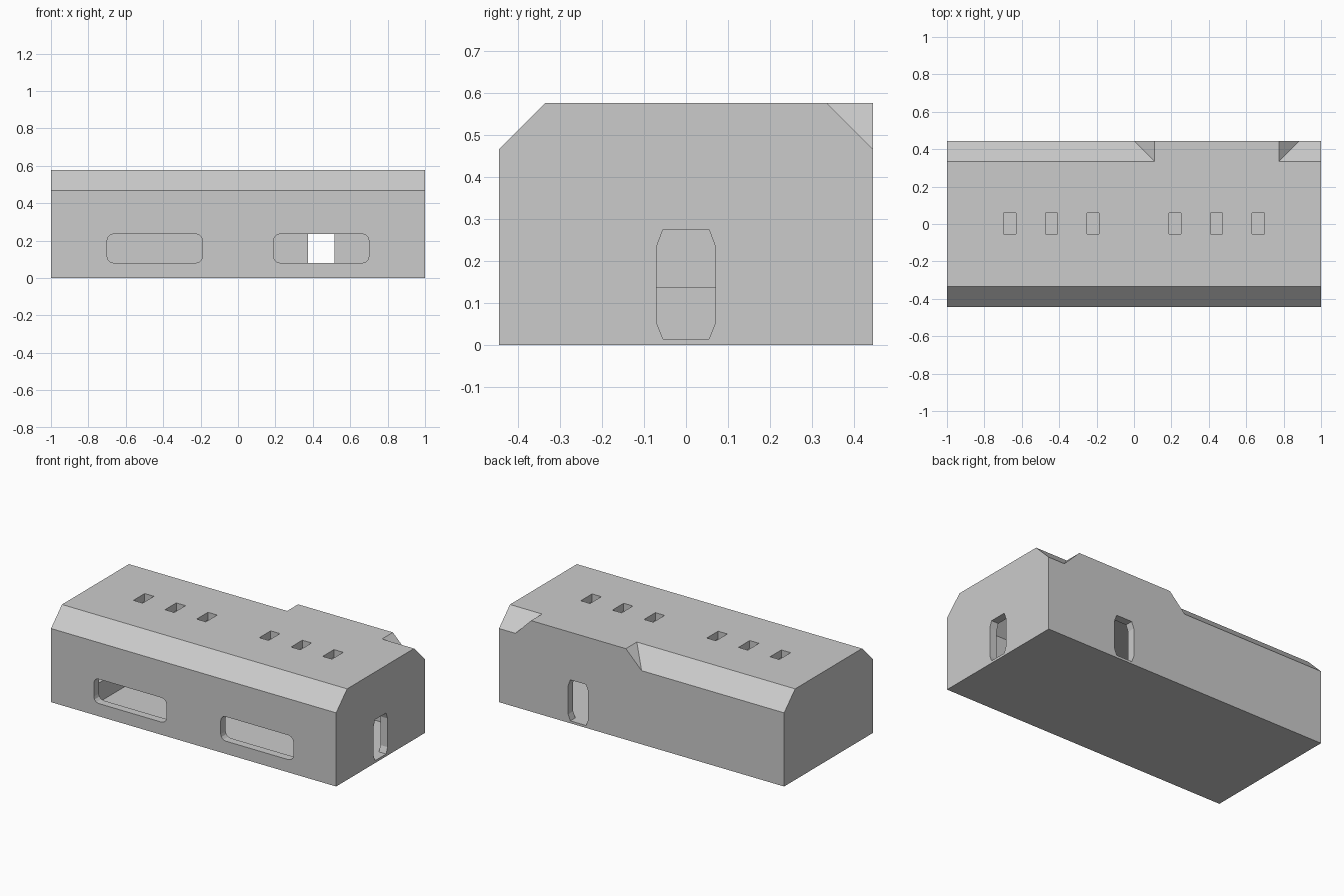
import bpy, bmesh, math
from mathutils import Vector

if "Cube" in bpy.data.objects:
    bpy.data.objects.remove(bpy.data.objects["Cube"])


def prism(name, pts, axis, a, b):
    """Extrude a 2D outline along an axis from a to b."""
    def place(p, t):
        u, v = p
        return {'x': (t, u, v), 'y': (u, t, v), 'z': (u, v, t)}[axis]
    bm = bmesh.new()
    lo = [bm.verts.new(place(p, a)) for p in pts]
    hi = [bm.verts.new(place(p, b)) for p in pts]
    n = len(pts)
    bm.faces.new(lo)
    bm.faces.new(hi)
    for i in range(n):
        j = (i + 1) % n
        bm.faces.new((lo[i], lo[j], hi[j], hi[i]))
    bmesh.ops.recalc_face_normals(bm, faces=bm.faces)
    me = bpy.data.meshes.new(name)
    bm.to_mesh(me)
    bm.free()
    ob = bpy.data.objects.new(name, me)
    bpy.context.collection.objects.link(ob)
    return ob


def combine(target, tool, op):
    """Apply a boolean and remove the tool object."""
    tool.hide_render = True
    bpy.context.view_layer.objects.active = target
    m = target.modifiers.new(op, 'BOOLEAN')
    m.operation, m.solver, m.object = op, 'EXACT', tool
    bpy.ops.object.modifier_apply(modifier=m.name)
    bpy.data.objects.remove(tool)


def rect(cx, cy, w, h):
    return [(cx + sx * w / 2, cy + sy * h / 2)
            for sx, sy in ((-1, -1), (1, -1), (1, 1), (-1, 1))]


def rounded(cx, cy, w, h, r, seg=3):
    pts = []
    for q, (sx, sy) in enumerate(((1, 1), (-1, 1), (-1, -1), (1, -1))):
        for k in range(seg + 1):
            a = math.pi / 2 * (q + k / seg)
            pts.append((cx + sx * (w / 2 - r) + r * math.cos(a),
                        cy + sy * (h / 2 - r) + r * math.sin(a)))
    return pts


def slot(c):
    """Tall slot outline with clipped corners."""
    half = [(0.055, 0.015), (0.07, 0.053), (0.07, 0.235), (0.055, 0.275)]
    return [(c + u, v) for u, v in half] + [(c - u, v) for u, v in reversed(half)]


def roofed(y, z0, z1, yt, zt):
    return [(-y, z0), (y, z0), (y, z1), (yt, zt), (-yt, zt), (-y, z1)]


# Outer housing with chamfered long top edges
housing = prism("housing", roofed(0.445, 0, 0.467, 0.335, 0.577), 'x', -1, 1)

# Raised section interrupting the back chamfer
lip = prism("back_lip", [(0, 0.467), (0.885, 0.467), (0.775, 0.577), (0.11, 0.577)],
            'y', 0.3, 0.445)
combine(housing, lip, 'UNION')

# Hollow interior
combine(housing, prism("cavity", roofed(0.395, 0.015, 0.447, 0.315, 0.527),
                       'x', -0.95, 0.95), 'DIFFERENCE')

# Front windows and roof vents, mirrored left and right
for s in (-1, 1):
    combine(housing, prism("window_cutter", rounded(s * 0.445, 0.158, 0.51, 0.155, 0.035),
                           'y', -0.6, -0.3), 'DIFFERENCE')
    for x in (0.22, 0.442, 0.664):
        combine(housing, prism("vent_cutter", rect(s * x, 0.003, 0.065, 0.113),
                               'z', 0.5, 0.7), 'DIFFERENCE')

# Tall slots in the right end and the back wall
combine(housing, prism("end_slot_cutter", slot(0), 'x', 0.9, 1.1), 'DIFFERENCE')
combine(housing, prism("back_slot_cutter", slot(0.445), 'y', 0.35, 0.55), 'DIFFERENCE')

# Low step inside the left end
prism("inner_step", [(-0.395, 0.015), (0.395, 0.015), (0.395, 0.138), (-0.395, 0.138)],
      'x', -0.95, -0.755)
